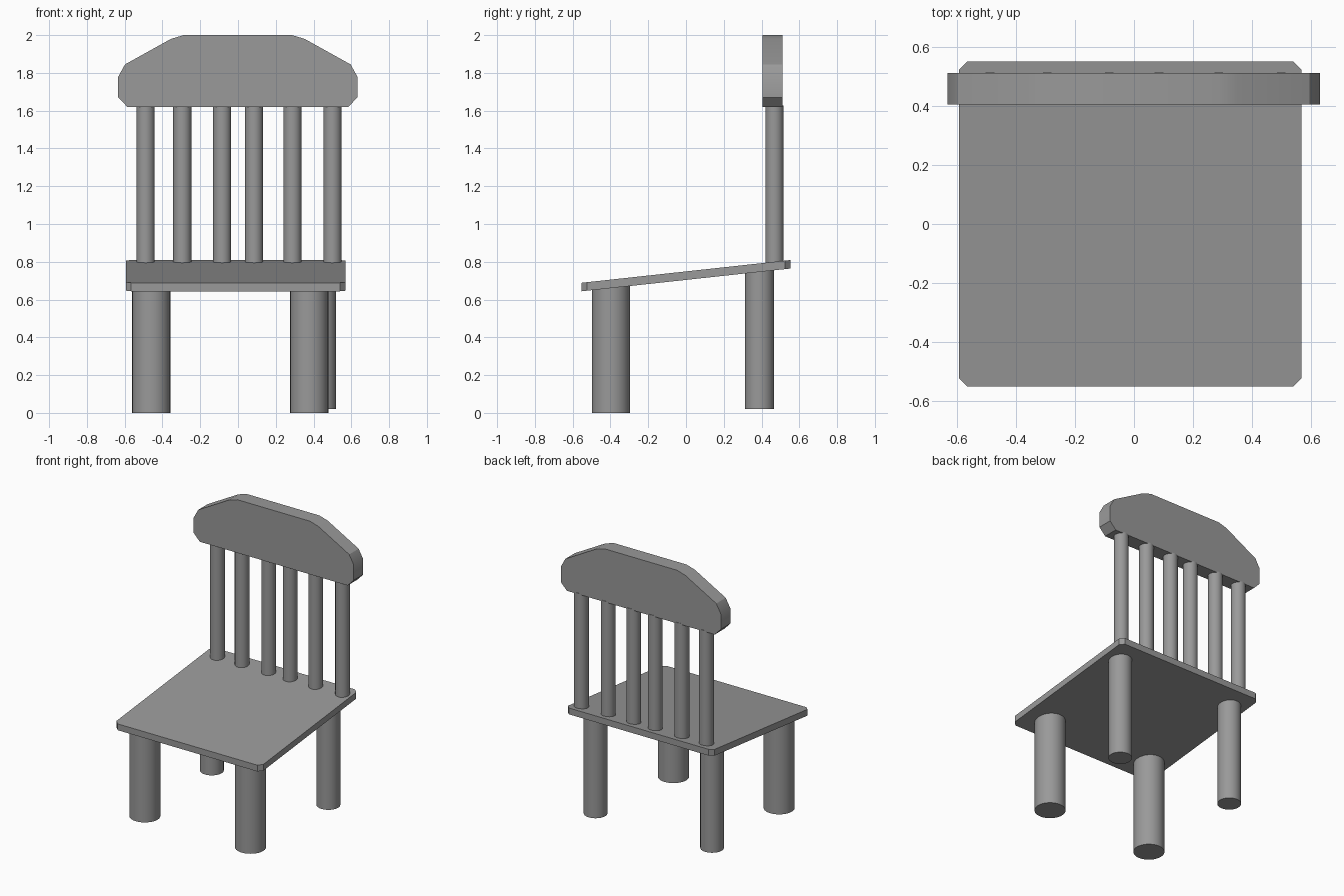
import bpy, bmesh, math

if "Cube" in bpy.data.objects:
    bpy.data.objects.remove(bpy.data.objects["Cube"])

# One dark grey for every part
grey = bpy.data.materials.new("dark_grey")
grey.diffuse_color = (0.32, 0.32, 0.32, 1)
grey.use_nodes = True
grey.node_tree.nodes["Principled BSDF"].inputs["Base Color"].default_value = grey.diffuse_color


def smooth(obj):
    bpy.ops.object.select_all(action='DESELECT')
    obj.select_set(True)
    bpy.context.view_layer.objects.active = obj
    bpy.ops.object.shade_smooth_by_angle(angle=math.radians(30))


def cylinder(name, x, y, r, z0, z1):
    bpy.ops.mesh.primitive_cylinder_add(vertices=32, radius=r, depth=z1 - z0,
                                        location=(x, y, (z0 + z1) / 2))
    obj = bpy.context.object
    obj.name = name
    obj.data.materials.append(grey)
    smooth(obj)


def prism(name, outline, offset):
    """Extrude a closed 3D outline along an offset vector."""
    bm = bmesh.new()
    face = bm.faces.new([bm.verts.new(p) for p in outline])
    new = bmesh.ops.extrude_face_region(bm, geom=[face])["geom"]
    bmesh.ops.translate(bm, vec=offset,
                        verts=[v for v in new if isinstance(v, bmesh.types.BMVert)])
    bmesh.ops.recalc_face_normals(bm, faces=bm.faces)
    mesh = bpy.data.meshes.new(name)
    bm.to_mesh(mesh)
    bm.free()
    mesh.materials.append(grey)
    obj = bpy.data.objects.new(name, mesh)
    bpy.context.collection.objects.link(obj)
    return obj


# Sloping seat board with clipped corners
x0, x1, h, c = -0.594, 0.568, 0.552, 0.028
corners = [(x0 + c, -h), (x1 - c, -h), (x1, -h + c), (x1, h - c),
           (x1 - c, h), (x0 + c, h), (x0, h - c), (x0, -h + c)]
prism("seat", [(x, y, 0.704 + 0.109 * y) for x, y in corners], (0, 0, 0.045))

# Arched top rail, mirrored about its own centre
cx = -0.001
half = [(0.585, 1.62), (0.633, 1.67), (0.633, 1.78), (0.597, 1.845),
        (0.354, 1.98), (0.287, 2.0)]
profile = [(cx + x, z) for x, z in half] + [(cx - x, z) for x, z in reversed(half)]
smooth(prism("top_rail", [(x, 0.405, z) for x, z in profile], (0, 0.107, 0)))

# Back spindles
for i, x in enumerate((-0.489, -0.295, -0.084, 0.085, 0.288, 0.5)):
    cylinder(f"spindle_{i + 1}", x, 0.468, 0.048, 0.78, 1.628)

# Thick front legs and thinner, slightly shorter back legs
for side, xf, xb in (("left", -0.459, -0.479), ("right", 0.377, 0.443)):
    cylinder(f"front_leg_{side}", xf, -0.397, 0.101, 0.0, 0.685)
    cylinder(f"back_leg_{side}", xb, 0.389, 0.077, 0.02, 0.77)
